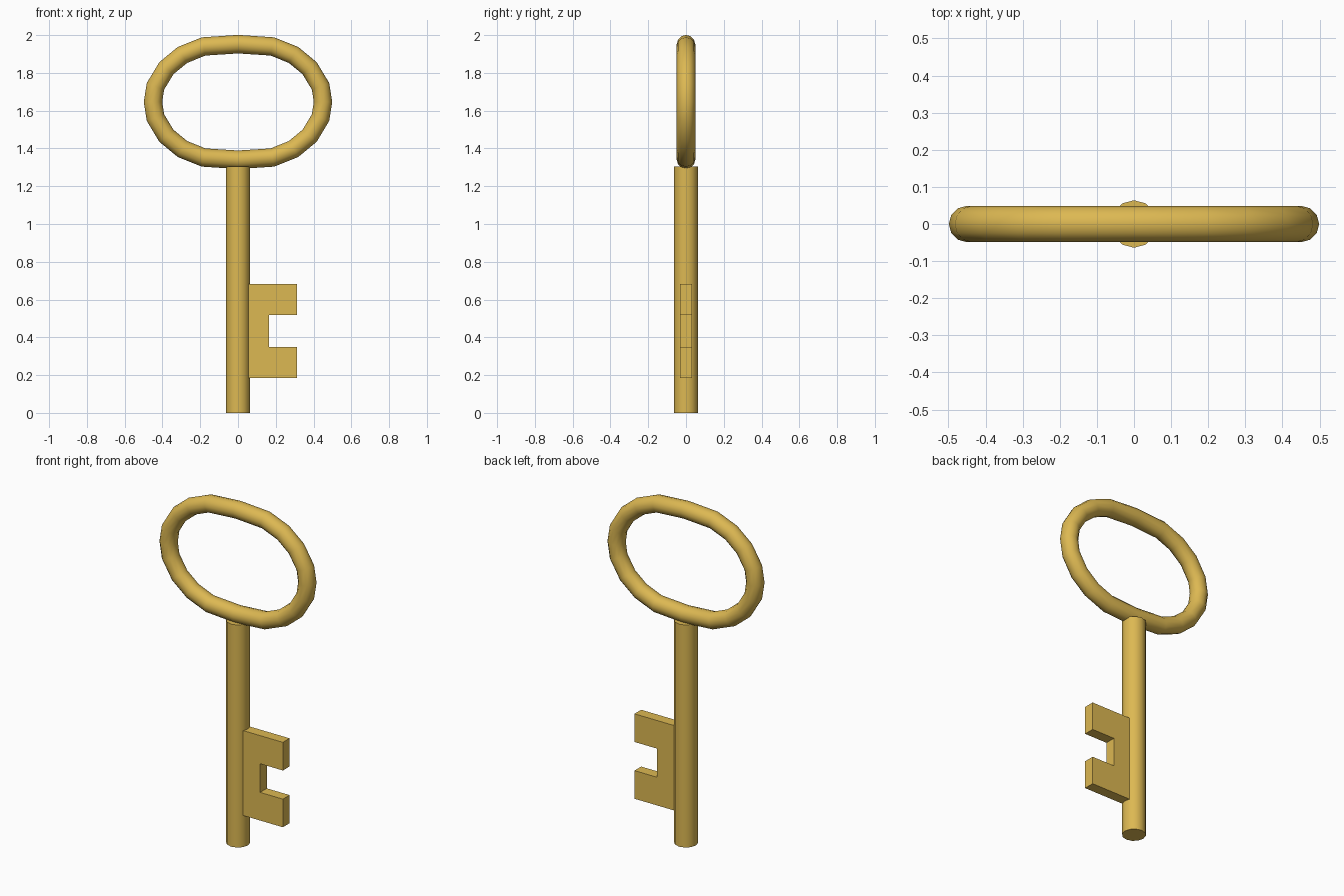
import bpy, bmesh, math

if "Cube" in bpy.data.objects:
    bpy.data.objects.remove(bpy.data.objects["Cube"])

gold = bpy.data.materials.new("gold")
gold.diffuse_color = (0.72, 0.48, 0.085, 1)
gold.use_nodes = True
gold.node_tree.nodes["Principled BSDF"].inputs["Base Color"].default_value = gold.diffuse_color


def make_object(name, bm, smooth):
    bmesh.ops.recalc_face_normals(bm, faces=bm.faces)
    mesh = bpy.data.meshes.new(name)
    bm.to_mesh(mesh)
    bm.free()
    mesh.materials.append(gold)
    obj = bpy.data.objects.new(name, mesh)
    bpy.context.collection.objects.link(obj)
    if smooth:
        bpy.ops.object.select_all(action='DESELECT')
        obj.select_set(True)
        bpy.context.view_layer.objects.active = obj
        bpy.ops.object.shade_smooth_by_angle(angle=math.radians(40))
    return obj


# Shaft: twelve-sided rod
bm = bmesh.new()
bmesh.ops.create_cone(bm, cap_ends=True, segments=12, radius1=0.064,
                      radius2=0.064, depth=1.305)
bmesh.ops.translate(bm, verts=bm.verts, vec=(0, 0, 1.305 / 2))
make_object("shaft", bm, True)

# Bow: flattened oval path, one quarter mirrored to all four, swept by a round section
quarter = [(0.45, 0), (0.437, 0.083), (0.379, 0.179),
           (0.294, 0.249), (0.182, 0.294), (0, 0.306)]
half = quarter + [(-x, z) for x, z in reversed(quarter[:-1])]
path = half + [(x, -z) for x, z in reversed(half[1:-1])]
n, sides, radius, centre_z = len(path), 12, 0.049, 1.646
bm = bmesh.new()
rings = []
for i, (x, z) in enumerate(path):
    (x0, z0), (x1, z1) = path[i - 1], path[(i + 1) % n]
    length = math.hypot(x1 - x0, z1 - z0)
    nx, nz = (z1 - z0) / length, -(x1 - x0) / length   # outward normal
    ring = []
    for k in range(sides):
        a = 2 * math.pi * k / sides
        out = radius * math.cos(a)
        ring.append(bm.verts.new((x + nx * out, radius * math.sin(a),
                                  centre_z + z + nz * out)))
    rings.append(ring)
for i in range(n):
    a, b = rings[i], rings[(i + 1) % n]
    for k in range(sides):
        m = (k + 1) % sides
        bm.faces.new((a[k], a[m], b[m], b[k]))
make_object("bow", bm, True)

# Bit: notched flat plate
profile = [(0.045, 0.185), (0.313, 0.185), (0.313, 0.35), (0.165, 0.35),
           (0.165, 0.518), (0.313, 0.518), (0.313, 0.683), (0.045, 0.683)]
bm = bmesh.new()
face = bm.faces.new([bm.verts.new((x, -0.031, z)) for x, z in profile])
ext = bmesh.ops.extrude_face_region(bm, geom=[face], use_keep_orig=True)
moved = [v for v in ext["geom"] if isinstance(v, bmesh.types.BMVert)]
bmesh.ops.translate(bm, verts=moved, vec=(0, 0.062, 0))
make_object("bit", bm, False)
